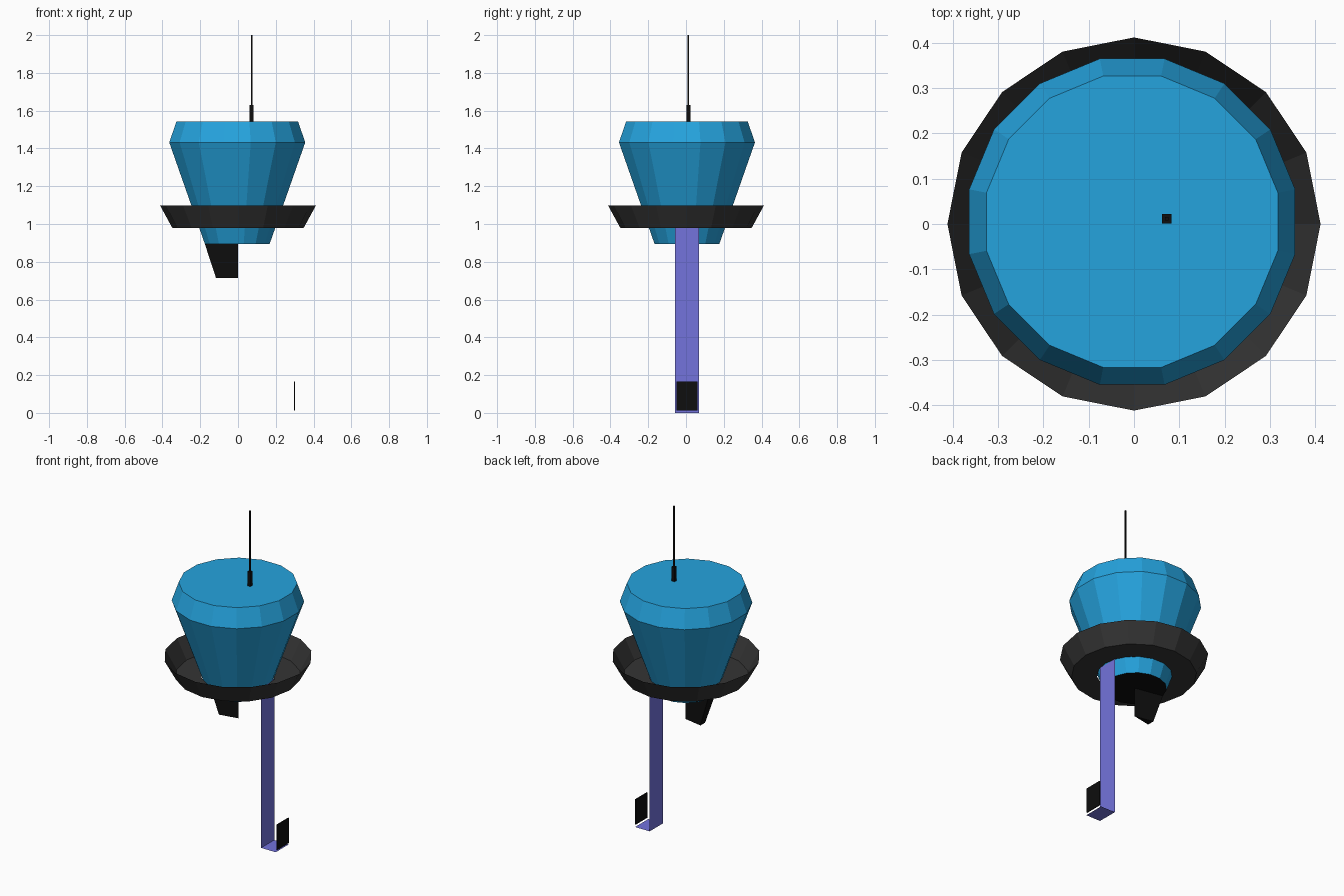
import bpy, bmesh, math

if "Cube" in bpy.data.objects:
    bpy.data.objects.remove(bpy.data.objects["Cube"])

CX, CY = -0.004, 0.005      # shared axis of body, spout and arm
SIDES = 16
HALF = math.pi / SIDES


def material(name, rgb):
    def lin(c):
        c /= 255
        return c / 12.92 if c <= 0.04045 else ((c + 0.055) / 1.055) ** 2.4
    m = bpy.data.materials.new(name)
    m.diffuse_color = (*[lin(c) for c in rgb], 1)
    m.use_nodes = True
    m.node_tree.nodes["Principled BSDF"].inputs["Base Color"].default_value = m.diffuse_color
    return m


BLUE = material("sky blue", (37, 163, 222))
GREY = material("charcoal", (52, 52, 52))
BLACK = material("black", (14, 14, 14))
PURPLE = material("soft violet", (115, 115, 220))


def finish(name, bm, *mats):
    mesh = bpy.data.meshes.new(name)
    bm.to_mesh(mesh)
    bm.free()
    for m in mats:
        mesh.materials.append(m)
    ob = bpy.data.objects.new(name, mesh)
    bpy.context.collection.objects.link(ob)
    return ob


def rings(bm, profile, turn, cx, cy):
    """Join rings of (radius, z), listed bottom to top, with quads."""
    loops = []
    for r, z in profile:
        loops.append([bm.verts.new((cx + r * math.cos(turn + 2 * HALF * i),
                                    cy + r * math.sin(turn + 2 * HALF * i), z))
                      for i in range(SIDES)])
    for a, b in zip(loops, loops[1:]):
        for i in range(SIDES):
            j = (i + 1) % SIDES
            bm.faces.new((a[i], a[j], b[j], b[i]))
    return loops


def box(name, centre, size, mat):
    bm = bmesh.new()
    bmesh.ops.create_cube(bm, size=1)
    for v in bm.verts:
        v.co = [c + s * p for c, s, p in zip(centre, size, v.co)]
    return finish(name, bm, mat)


# tapered body with bevelled top and a black underside
bm = bmesh.new()
loops = rings(bm, [(0.175, 0.895), (0.367, 1.432), (0.328, 1.543)], HALF, CX, CY)
bm.faces.new(loops[-1])
bm.faces.new(loops[0][::-1]).material_index = 1
finish("body", bm, BLUE, BLACK)

# open dish around the body: floor then flared wall
bm = bmesh.new()
rings(bm, [(0.205, 0.98), (0.348, 0.98), (0.412, 1.097)], 0, 0, 0)
finish("tray", bm, GREY)

# spout: one wedge of a cone below the body, facing -x
bm = bmesh.new()
low, high = [], []
for row, r, z in ((low, 0.115, 0.715), (high, 0.175, 0.895)):
    row.append(bm.verts.new((CX + 0.003, CY, z)))
    for a in (math.pi - HALF, math.pi + HALF):
        row.append(bm.verts.new((CX + r * math.cos(a), CY + r * math.sin(a), z)))
for i in range(3):
    j = (i + 1) % 3
    bm.faces.new((low[i], low[j], high[j], high[i]))
bm.faces.new(low[::-1])
bm.faces.new(high)
finish("spout", bm, BLACK)

# hanging arm: thin strip folded forward at its foot
bm = bmesh.new()
path = [(0.197, 0.985), (0.197, 0.0), (0.296, 0.0)]
pairs = [[bm.verts.new((x, y, z)) for y in (-0.058, 0.069)] for x, z in path]
for a, b in zip(pairs, pairs[1:]):
    bm.faces.new((a[0], b[0], b[1], a[1]))
finish("arm", bm, PURPLE)

# upright tab at the end of the arm
box("tab", (0.298, 0.0055, 0.089), (0.005, 0.112, 0.154), BLACK)

# antenna
box("antenna_base", (0.072, 0.012, 1.586), (0.021, 0.021, 0.088), BLACK)
box("antenna_rod", (0.072, 0.012, 1.815), (0.008, 0.008, 0.37), BLACK)
